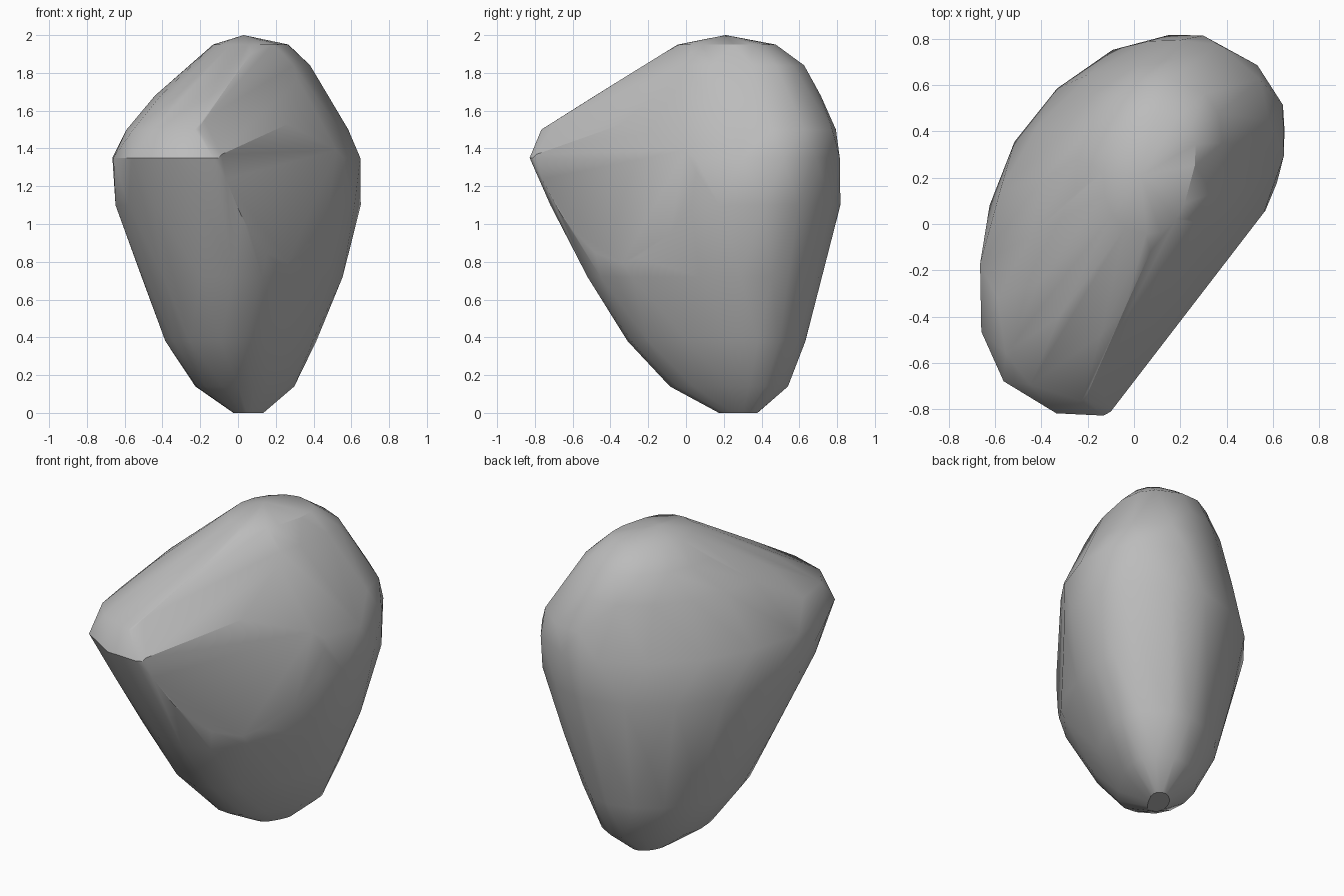
import bpy, bmesh, math
from mathutils import Vector

cube = bpy.data.objects.get("Cube")
if cube:
    bpy.data.objects.remove(cube, do_unlink=True)

SIDES = 16
RIGHT_BULGE, LEFT_BULGE = 2.9, 1.9   # squarish flank on one side, rounder on the other

# Levels: height, centre x, centre y, half length, half width, heading of the long side
LEVELS = [
    (0.00, 0.05, 0.28, 0.11, 0.06, 60),
    (0.14, 0.02, 0.24, 0.33, 0.22, 60),
    (0.38, -0.01, 0.18, 0.49, 0.34, 60),
    (0.72, -0.01, 0.12, 0.64, 0.46, 60),
    (1.10, -0.04, 0.08, 0.80, 0.55, 60),
    (1.35, -0.05, 0.02, 0.88, 0.53, 60),
    (1.50, -0.04, 0.04, 0.84, 0.44, 61),
    (1.68, -0.01, 0.13, 0.62, 0.39, 66),
    (1.84, 0.05, 0.21, 0.43, 0.30, 75),
    (1.95, 0.06, 0.22, 0.26, 0.19, 75),
]
PEAK = (0.03, 0.21, 2.0)


def bulge(value, power):
    return math.copysign(abs(value) ** (2 / power), value)


def ring(z, x, y, length, width, heading, turn):
    """Points of a slanted, lopsided oval."""
    c, s = math.cos(math.radians(heading)), math.sin(math.radians(heading))
    for i in range(SIDES):
        t = math.tau * (i + turn) / SIDES
        power = RIGHT_BULGE if math.sin(t) > 0 else LEFT_BULGE
        u = length * bulge(math.cos(t), power)
        v = width * bulge(math.sin(t), power)
        yield Vector((x + u * c + v * s, y + u * s - v * c, z))


def chip(bm, a, b, c):
    """Break off everything outside the plane through three points."""
    a, b, c = Vector(a), Vector(b), Vector(c)
    normal = (b - a).cross(c - a).normalized()
    if normal.dot(a - Vector((0, 0, 1))) < 0:
        normal.negate()
    cut = bmesh.ops.bisect_plane(bm, geom=bm.verts[:] + bm.edges[:] + bm.faces[:],
                                 plane_co=a, plane_no=normal, clear_outer=True)
    edges = [e for e in cut["geom_cut"] if isinstance(e, bmesh.types.BMEdge)]
    bmesh.ops.contextual_create(bm, geom=edges)


# Stone body: hull around staggered rings
bm = bmesh.new()
for k, level in enumerate(LEVELS):
    for p in ring(*level, turn=0.5 * (k % 2)):
        bm.verts.new(p)
bm.verts.new(PEAK)
hull = bmesh.ops.convex_hull(bm, input=bm.verts[:])
loose = {v for v in hull["geom_interior"] if isinstance(v, bmesh.types.BMVert)}
bmesh.ops.delete(bm, geom=list(loose), context="VERTS")

# Flattened flank, then the broken facet beside the top ridge
chip(bm, (0.5, -0.03, 1.1), (0.1, -0.55, 1.1), (0.1, -0.55, 0.5))
chip(bm, (-0.16, -0.72, 1.5), (0.11, -0.04, 1.95), (0.2, -0.3, 1.62))
bmesh.ops.remove_doubles(bm, verts=bm.verts[:], dist=0.02)
bmesh.ops.recalc_face_normals(bm, faces=bm.faces[:])

mesh = bpy.data.meshes.new("boulder")
bm.to_mesh(mesh)
bm.free()
boulder = bpy.data.objects.new("boulder", mesh)
bpy.context.collection.objects.link(boulder)

# Grey stone
stone = bpy.data.materials.new("grey stone")
stone.use_nodes = True
colour = (0.5, 0.5, 0.5, 1)
stone.diffuse_color = colour
stone.node_tree.nodes["Principled BSDF"].inputs["Base Color"].default_value = colour
mesh.materials.append(stone)

# Soft shading with crisp breaks
bpy.ops.object.select_all(action="DESELECT")
boulder.select_set(True)
bpy.context.view_layer.objects.active = boulder
bpy.ops.object.shade_smooth_by_angle(angle=math.radians(30))
